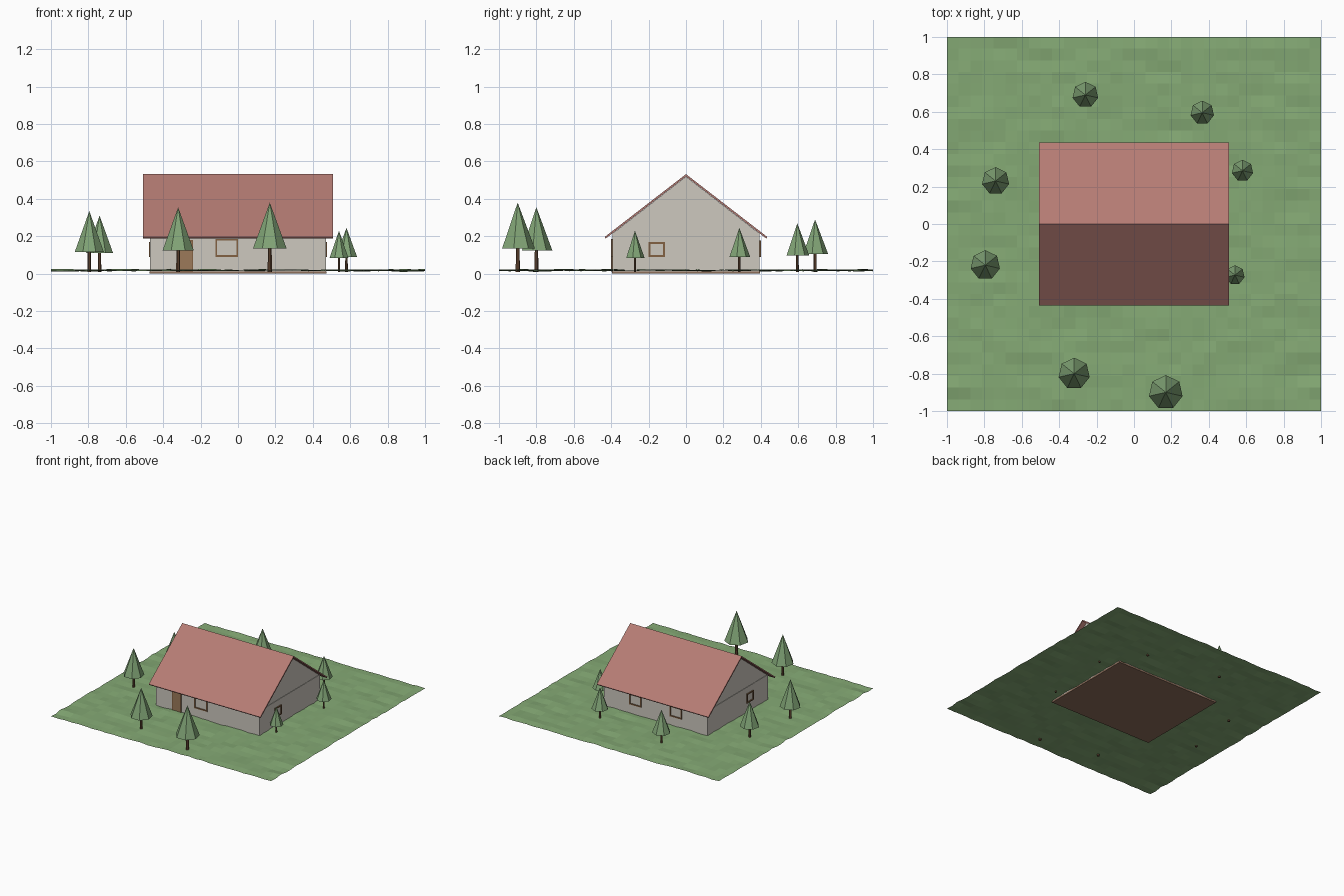
import bpy, bmesh, math, random
from mathutils import Matrix, Vector, noise

if "Cube" in bpy.data.objects:
    bpy.data.objects.remove(bpy.data.objects["Cube"])

random.seed(7)


def srgb(r, g, b):
    return tuple(((c / 255 + 0.055) / 1.055) ** 2.4 for c in (r, g, b)) + (1.0,)


def material(name, rgb):
    m = bpy.data.materials.new(name)
    m.diffuse_color = srgb(*rgb)
    m.use_nodes = True
    m.node_tree.nodes["Principled BSDF"].inputs["Base Color"].default_value = m.diffuse_color
    return m


GRASS = material("grass_green", (133, 170, 117))
LEAF = material("pine_green", (129, 164, 118))
ROOF = material("roof_red", (182, 124, 116))
WALL = material("wall_grey", (205, 200, 191))
WOOD = material("door_brown", (156, 122, 90))
FRAME = material("frame_brown", (130, 97, 66))
FLOOR = material("floor_brown", (142, 110, 90))
BARK = material("bark_brown", (110, 78, 56))


def finish(bm, name, mat):
    bmesh.ops.recalc_face_normals(bm, faces=bm.faces)
    me = bpy.data.meshes.new(name)
    bm.to_mesh(me)
    bm.free()
    me.materials.append(mat)
    ob = bpy.data.objects.new(name, me)
    bpy.context.collection.objects.link(ob)
    return ob


def add_box(bm, lo, hi):
    lo, hi = Vector(lo), Vector(hi)
    mat = Matrix.Translation((lo + hi) / 2) @ Matrix.Diagonal((*(hi - lo), 1))
    bmesh.ops.create_cube(bm, size=1, matrix=mat)


def box(name, lo, hi, mat):
    bm = bmesh.new()
    add_box(bm, lo, hi)
    return finish(bm, name, mat)


def extrude_x(name, profile, half, mat):
    """Extrude a closed (y, z) profile from -half to half along x."""
    bm = bmesh.new()
    face = bm.faces.new([bm.verts.new((-half, y, z)) for y, z in profile])
    ext = bmesh.ops.extrude_face_region(bm, geom=[face])
    moved = [v for v in ext["geom"] if isinstance(v, bmesh.types.BMVert)]
    bmesh.ops.translate(bm, verts=moved, vec=(2 * half, 0, 0))
    return finish(bm, name, mat)


HX, HY, EAVE = 0.47, 0.393, 0.22


def opening_frame(name, side, a, b, z0, z1, w=0.009, d=0.007):
    """Four bars round the opening a..b on the named wall."""
    bm = bmesh.new()
    bars = [(a, b, z0, z0 + w), (a, b, z1 - w, z1),
            (a, a + w, z0, z1), (b - w, b, z0, z1)]
    for u0, u1, v0, v1 in bars:
        if side in ("front", "back"):
            y = -HY if side == "front" else HY
            out = y + math.copysign(d, y)
            add_box(bm, (u0, min(y, out), v0), (u1, max(y, out), v1))
        else:
            x = HX if side == "right" else -HX
            out = x + math.copysign(d, x)
            add_box(bm, (min(x, out), u0, v0), (max(x, out), u1, v1))
    return finish(bm, name, FRAME)


# Uneven lawn, longer ripples along x than along y
bm = bmesh.new()
bmesh.ops.create_grid(bm, x_segments=32, y_segments=32, size=1)
for v in bm.verts:
    ripple = noise.noise(Vector((v.co.x * 4, v.co.y * 11, 3.1)))
    z = 0.018 + 0.008 * ripple + random.uniform(-0.0035, 0.0035)
    v.co.z = min(0.032, max(0.004, z))
finish(bm, "lawn", GRASS)

# House body
box("floor_slab", (-HX - 0.003, -HY - 0.003, 0.0), (HX + 0.003, HY + 0.003, 0.012), FLOOR)
box("walls", (-HX, -HY, 0.012), (HX, HY, EAVE), WALL)
extrude_x("gable", [(-HY + 0.005, EAVE - 0.002), (HY - 0.005, EAVE - 0.002), (0, 0.519)],
          HX - 0.003, WALL)

# Roof, one folded sheet with a straight ridge
RY, RZ, TOP, T = 0.435, 0.196, 0.532, 0.012
extrude_x("roof", [(-RY, RZ), (0, TOP), (RY, RZ), (RY - 0.006, RZ - 0.008),
                   (0, TOP - T), (-RY + 0.006, RZ - 0.008)], 0.507, ROOF)

# Door
box("door", (-0.315, -HY - 0.004, 0.015), (-0.243, -HY + 0.004, 0.176), WOOD)
opening_frame("door_frame", "front", -0.32, -0.24, 0.012, 0.18, w=0.007)

# Windows
opening_frame("front_window", "front", -0.12, 0.0, 0.09, 0.185)
for s in (-1, 1):
    c = 0.183 * s
    opening_frame("back_window", "back", c - 0.055, c + 0.055, 0.09, 0.178)
for side in ("left", "right"):
    opening_frame(side + "_window", side, -0.2, -0.113, 0.09, 0.168)

# Pine trees: x, y, cone base, tip, radius
TREES = [(-0.32, -0.80, 0.125, 0.355, 0.085), (0.17, -0.90, 0.135, 0.38, 0.092),
         (-0.795, -0.22, 0.115, 0.335, 0.080), (-0.74, 0.23, 0.11, 0.31, 0.074),
         (-0.26, 0.69, 0.105, 0.29, 0.070), (0.365, 0.595, 0.097, 0.27, 0.064),
         (0.58, 0.285, 0.09, 0.245, 0.058), (0.54, -0.273, 0.083, 0.23, 0.052)]


def cone(name, x, y, z0, z1, r0, r1, mat):
    bm = bmesh.new()
    bmesh.ops.create_cone(bm, cap_ends=True, segments=7, radius1=r0, radius2=r1,
                          depth=z1 - z0, matrix=Matrix.Translation((x, y, (z0 + z1) / 2)))
    bmesh.ops.remove_doubles(bm, verts=bm.verts, dist=1e-5)
    return finish(bm, name, mat)


for x, y, z0, z1, r in TREES:
    cone("tree_trunk", x, y, 0.008, z0 + 0.01, r * 0.13, r * 0.11, BARK)
    cone("tree_crown", x, y, z0, z1, r, 0.0, LEAF)
